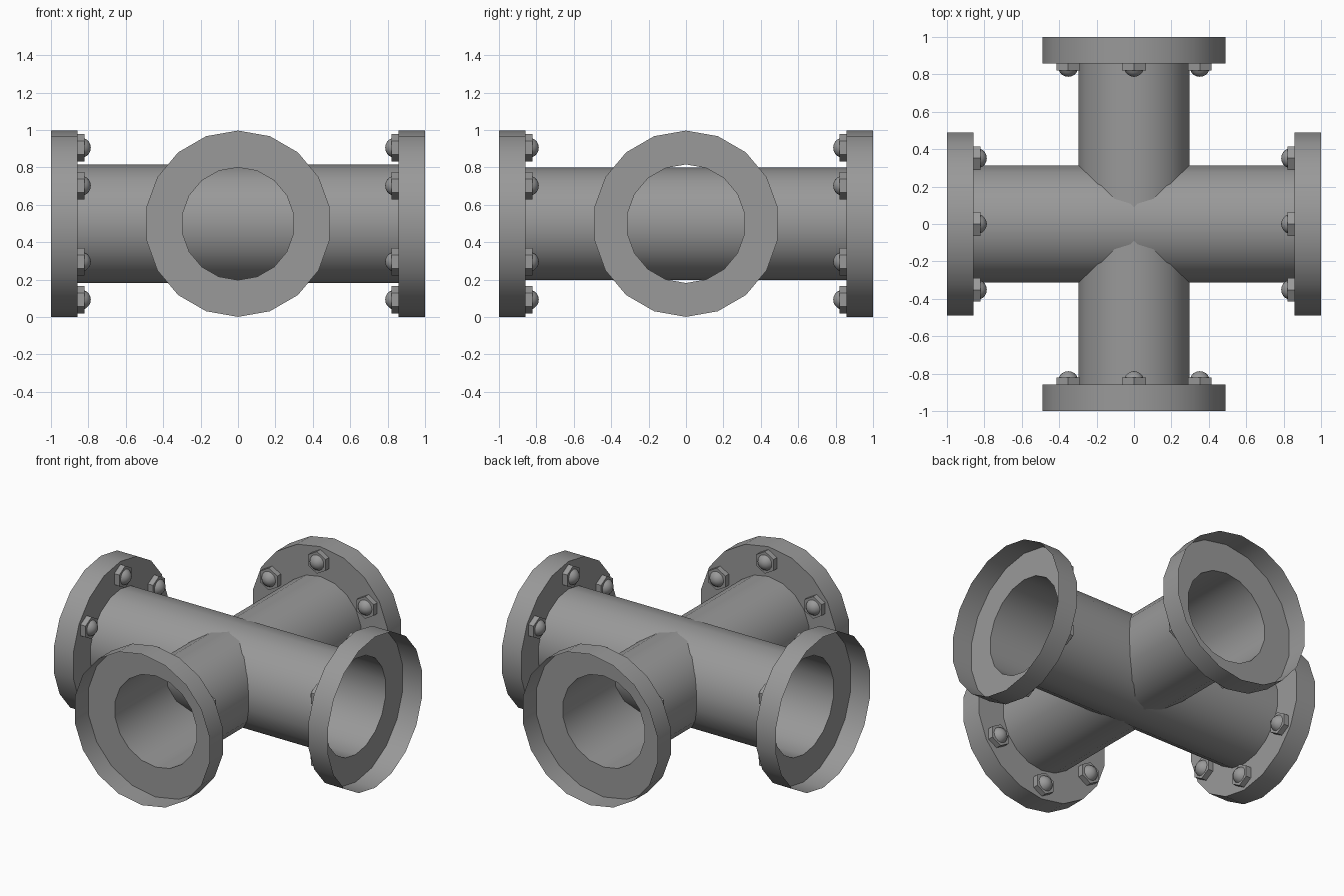
import bpy, bmesh, math
from mathutils import Matrix

if "Cube" in bpy.data.objects:
    bpy.data.objects.remove(bpy.data.objects["Cube"])

SIDES = 18
CENTRE_Z = 0.499
FLANGE_R = 0.498
FACE = 0.858         # inner face of each flange
BOLT_R = 0.406       # bolt circle radius

# Dark grey iron
iron = bpy.data.materials.new("dark_iron")
iron.diffuse_color = (0.32, 0.32, 0.32, 1)
iron.use_nodes = True
iron.node_tree.nodes["Principled BSDF"].inputs["Base Color"].default_value = iron.diffuse_color


def run_matrix(quarter):
    """Turn local +z to point along a horizontal arm at pipe height."""
    return (Matrix.Translation((0, 0, CENTRE_Z))
            @ Matrix.Rotation(quarter * math.pi / 2, 4, 'Z')
            @ Matrix.Rotation(math.pi / 2, 4, 'Y'))


def finish(bm, name):
    mesh = bpy.data.meshes.new(name)
    for f in bm.faces:
        f.smooth = True
    bm.to_mesh(mesh)
    bm.free()
    mesh.set_sharp_from_angle(angle=math.radians(32))
    mesh.materials.append(iron)
    return mesh


def place(mesh, name, matrix):
    ob = bpy.data.objects.new(name, mesh)
    bpy.context.collection.objects.link(ob)
    ob.matrix_world = matrix
    return ob


# Pipe run: thin open tube with a hollow, open-cupped flange at each end
def pipe_mesh(name, radius):
    profile = [(FLANGE_R, -1), (FLANGE_R, -FACE), (radius, -FACE),
               (radius, FACE), (FLANGE_R, FACE), (FLANGE_R, 1)]
    bm = bmesh.new()
    rings = []
    for r, z in profile:
        angles = [2 * math.pi * i / SIDES for i in range(SIDES)]
        rings.append([bm.verts.new((r * math.cos(a), r * math.sin(a), z))
                      for a in angles])
    for lo, hi in zip(rings, rings[1:]):
        for i in range(SIDES):
            j = (i + 1) % SIDES
            bm.faces.new((lo[i], lo[j], hi[j], hi[i]))
    return finish(bm, name)


# Bolt: hexagonal nut with a domed cap, pointing toward the pipe centre
def bolt_mesh():
    nut_h = 0.036
    bm = bmesh.new()
    bmesh.ops.create_uvsphere(bm, u_segments=16, v_segments=10, radius=0.054,
                              matrix=Matrix.Translation((0, 0, -0.017)))
    bmesh.ops.bisect_plane(bm, geom=bm.verts[:] + bm.edges[:] + bm.faces[:],
                           plane_co=(0, 0, -nut_h + 0.002),
                           plane_no=(0, 0, 1), clear_outer=True)
    bmesh.ops.create_cone(bm, cap_ends=True, segments=6,
                          radius1=0.073, radius2=0.073, depth=nut_h,
                          matrix=Matrix.Translation((0, 0, -nut_h / 2))
                          @ Matrix.Rotation(math.pi / 2, 4, 'Z'))
    return finish(bm, "flange_bolt")


place(pipe_mesh("main_pipe", 0.317), "main_pipe", run_matrix(0))
place(pipe_mesh("cross_pipe", 0.301), "cross_pipe", run_matrix(1))

# Six bolts on each of the four flanges
bolt = bolt_mesh()
for arm in range(4):
    for k in range(6):
        a = k * math.pi / 3
        offset = Matrix.Translation((BOLT_R * math.cos(a),
                                     BOLT_R * math.sin(a), FACE))
        place(bolt, f"flange_bolt_{arm + 1}_{k + 1}", run_matrix(arm) @ offset)
